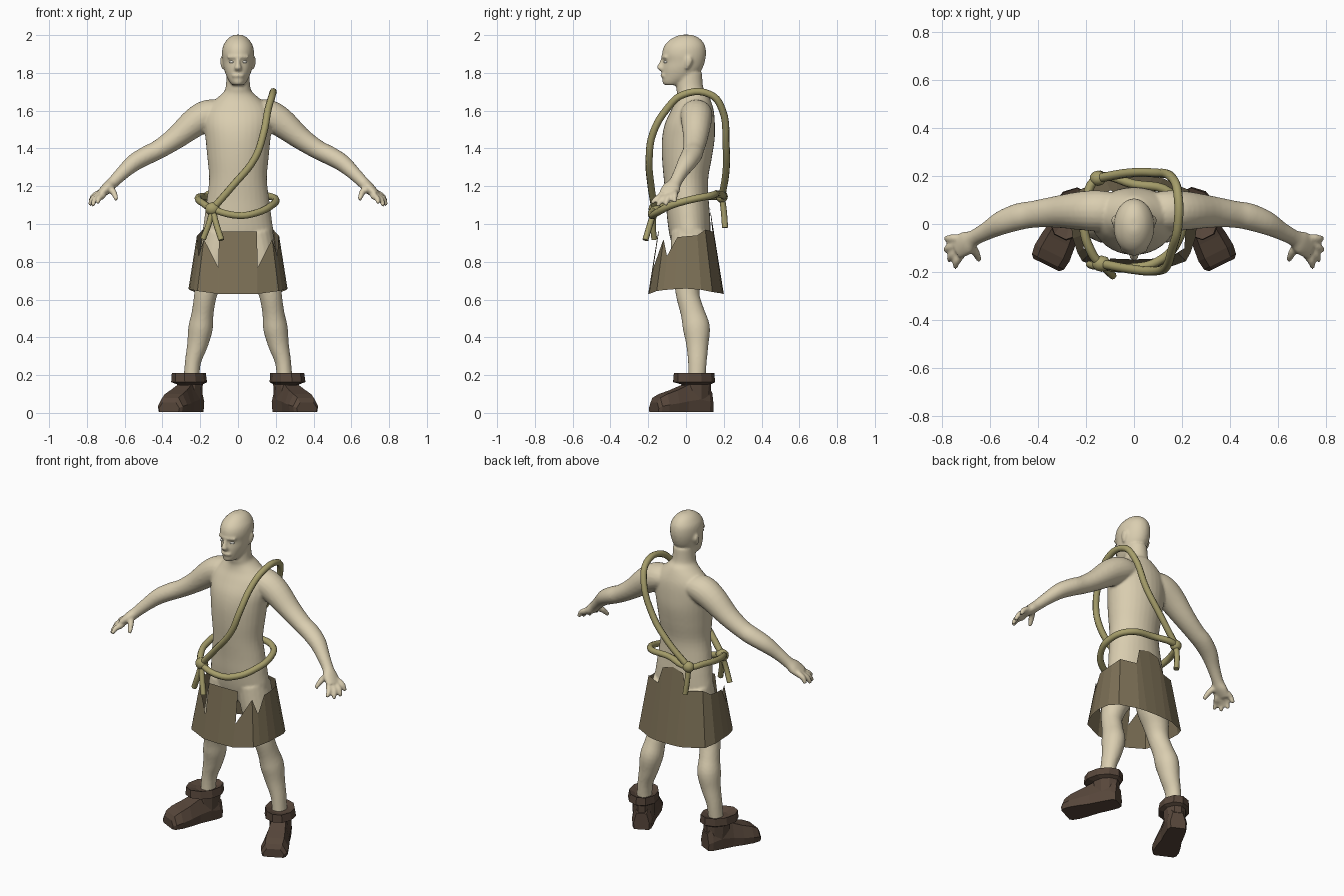
import bpy, bmesh, math
from mathutils import Vector, Matrix


def material(name, rgb):
    m = bpy.data.materials.new(name)
    m.diffuse_color = (*rgb, 1)
    return m


SKIN = material("pale skin", (0.70, 0.615, 0.435))
ROPE = material("straw rope", (0.38, 0.34, 0.145))
HIDE = material("hide cloth", (0.2, 0.16, 0.092))
LEATHER = material("dark leather", (0.095, 0.062, 0.043))
WHITE = material("eye white", (0.8, 0.78, 0.7))


def finish(name, bm, mat, smooth=False):
    bmesh.ops.recalc_face_normals(bm, faces=bm.faces)
    for f in bm.faces:
        f.smooth = smooth
    me = bpy.data.meshes.new(name)
    bm.to_mesh(me)
    bm.free()
    me.materials.append(mat)
    ob = bpy.data.objects.new(name, me)
    bpy.context.collection.objects.link(ob)
    return ob


def loft(bm, rings):
    """Skin a list of point rings and cap both ends."""
    vs = [[bm.verts.new(p) for p in r] for r in rings]
    n = len(vs[0])
    for a, b in zip(vs, vs[1:]):
        for i in range(n):
            j = (i + 1) % n
            bm.faces.new((a[i], a[j], b[j], b[i]))
    bm.faces.new(vs[0])
    bm.faces.new(vs[-1])


def dense(pts, k=4):
    """Catmull-Rom resampling of sections, for smooth limbs."""
    out = []
    for i in range(len(pts) - 1):
        q = pts[max(i - 1, 0)], pts[i], pts[i + 1], pts[min(i + 2, len(pts) - 1)]
        for t in (j / k for j in range(k)):
            out.append(tuple(b + .5 * t * (c - a + t * (2 * a - 5 * b + 4 * c - d
                                           + t * (3 * (b - c) + d - a)))
                             for a, b, c, d in zip(*q)))
    return out + [pts[-1]]


def tube(bm, pts, s=1, n=20, flat=False, soft=True):
    """Tube through (x, y, z, ra, rb) sections; flat keeps sections level."""
    if soft:
        pts = dense(pts)
    c = [Vector((s * p[0], p[1], p[2])) for p in pts]
    rings = []
    for i, p in enumerate(pts):
        t = c[min(i + 1, len(c) - 1)] - c[max(i - 1, 0)]
        t = Vector((0, 0, 1)) if flat else t.normalized()
        u = Vector((0, 1, 0))
        u = (u - u.dot(t) * t).normalized()
        v = t.cross(u)
        rings.append([c[i] + v * p[3] * math.cos(a) + u * p[4] * math.sin(a)
                      for a in (2 * math.pi * k / n for k in range(n))])
    loft(bm, rings)


# Body: overlapping volumes fused by a voxel remesh
bm = bmesh.new()
torso = [(.85, .13, -.06, .11), (.93, .185, -.085, .128), (1.03, .178, -.1, .128),
         (1.13, .165, -.107, .12), (1.24, .153, -.118, .118), (1.35, .162, -.127, .137),
         (1.45, .172, -.127, .152), (1.53, .18, -.112, .153), (1.6, .172, -.08, .147),
         (1.65, .13, -.055, .133), (1.69, .085, -.047, .115), (1.72, .066, -.052, .092),
         (1.8, .06, -.05, .085)]
tube(bm, [(0, (f + b) / 2, z, w, (b - f) / 2) for z, w, f, b in torso], n=32, flat=True)
head = [(1.735, .03, -.115, -.03), (1.75, .043, -.125, .01), (1.78, .06, -.125, .055),
        (1.82, .074, -.125, .085), (1.86, .081, -.12, .1), (1.9, .085, -.127, .106),
        (1.94, .08, -.117, .102), (1.97, .063, -.092, .085), (1.99, .043, -.06, .06),
        (2.002, .018, -.03, .03)]
tube(bm, [(0, (f + b) / 2, z, w, (b - f) / 2) for z, w, f, b in head], n=32, flat=True)
# nose, lips and brow
tube(bm, [(0, -.117, 1.88, .01, .012), (0, -.127, 1.85, .012, .018),
          (0, -.132, 1.825, .02, .022), (0, -.122, 1.81, .015, .012)], n=12, flat=True)
tube(bm, [(-.03, -.115, 1.785, .007, .01), (0, -.124, 1.787, .011, .012),
          (.03, -.115, 1.785, .007, .01)], n=10)
tube(bm, [(-.055, -.102, 1.882, .008, .012), (0, -.121, 1.885, .01, .012),
          (.055, -.102, 1.882, .008, .012)], n=10)
fingers = [(.735, -.06, 1.165, .782, -.06, 1.115), (.738, -.085, 1.155, .785, -.11, 1.098),
           (.73, -.107, 1.15, .77, -.152, 1.095), (.715, -.125, 1.15, .742, -.182, 1.11)]
for s in (1, -1):
    # ears
    tube(bm, [(.078, .005, 1.82, .008, .008), (.082, .01, 1.84, .01, .015),
              (.084, .015, 1.865, .011, .02), (.083, .015, 1.885, .008, .012)],
         s, 12, True)
    # arms
    tube(bm, [(.07, .055, 1.59, .06, .075), (.15, .055, 1.58, .08, .085),
              (.225, .055, 1.54, .078, .08), (.33, .05, 1.455, .06, .065),
              (.42, .04, 1.395, .051, .056), (.48, .03, 1.365, .05, .056),
              (.55, .005, 1.325, .046, .05), (.61, -.028, 1.272, .037, .038),
              (.665, -.058, 1.217, .031, .034), (.695, -.078, 1.188, .03, .05),
              (.735, -.1, 1.152, .02, .048)], s)
    for x, y, z, a, b, c in fingers:
        tube(bm, [(.7, -.08, 1.187, .014, .014), (x, y, z, .017, .017),
                  ((x + a) / 2 + .008, (y + b) / 2, (z + c) / 2 + .006, .016, .016),
                  (a, b, c, .011, .011)], s, 10)
    tube(bm, [(.685, -.08, 1.195, .018, .018), (.66, -.115, 1.17, .018, .018),
              (.643, -.152, 1.128, .011, .011)], s, 10)
    # legs
    tube(bm, [(.09, .025, .95, .095, .105), (.122, .02, .8, .088, .1),
              (.155, .01, .7, .072, .076), (.173, .01, .62, .06, .062),
              (.187, .035, .53, .058, .064), (.198, .055, .45, .065, .072),
              (.215, .06, .36, .055, .059), (.24, .06, .26, .042, .049),
              (.25, .055, .12, .042, .045)], s)
body = finish("body", bm, SKIN, True)
re = body.modifiers.new("fuse", 'REMESH')
re.mode = 'VOXEL'
re.voxel_size = .0075
re.use_smooth_shade = True
sm = body.modifiers.new("soften", 'SMOOTH')
sm.factor = .5
sm.iterations = 5


def ball(name, loc, scale, mat):
    bm = bmesh.new()
    bmesh.ops.create_icosphere(bm, subdivisions=2, radius=1,
                               matrix=Matrix.LocRotScale(Vector(loc), None, Vector(scale)))
    return finish(name, bm, mat, True)


# Eyes
for s, side in ((1, "left"), (-1, "right")):
    ball(side + "_eye", (s * .035, -.108, 1.858), (.014, .012, .007), WHITE)

# Boots: faceted blunt foot, shaft and turned-down cuff
for s, side in ((1, "left"), (-1, "right")):
    bm = bmesh.new()
    foot = [(-.085, .045, .1), (-.06, .058, .135), (0, .062, .165), (.07, .064, .14),
            (.13, .074, .115), (.19, .08, .095), (.23, .074, .075), (.245, .06, .05)]
    loft(bm, [[Vector((x * w, -d, z * h)) for x, z in
               ((-.92, 0), (-1, .4), (-.65, 1), (.65, 1), (1, .4), (.92, 0))]
              for d, w, h in foot])
    tube(bm, [(0, .005, .06, .062, .08), (0, .005, .17, .066, .082)],
         n=10, flat=True, soft=False)
    tube(bm, [(0, .005, .145, .062, .078), (.002, -.008, .158, .09, .115),
              (0, -.008, .205, .084, .112), (0, 0, .188, .05, .06)],
         n=10, flat=True, soft=False)
    bmesh.ops.transform(bm, verts=bm.verts, matrix=Matrix.Translation((s * .257, .05, .005))
                        @ Matrix.Rotation(s * math.radians(26), 4, 'Z'))
    finish(side + "_boot", bm, LEATHER)

# Skirt: torn hide, columns (x, y, bottom z, top z) from front to back
half = [(0, -.2, .63, .96), (.1, -.195, .63, .96), (.104, -.194, .63, .77),
        (.215, -.155, .645, .92), (.235, -.12, .65, .83), (.255, -.06, .655, .93),
        (.262, 0, .658, .935), (.258, .08, .652, .94), (.23, .14, .64, .97),
        (.12, .19, .632, .96), (.07, .197, .63, 1.06), (0, .2, .63, 1.08)]
bm = bmesh.new()
for s in (1, -1):
    cols = []
    for x, y, zb, zt in half:
        ky = 1 - .8 * (zt - .63)
        kx = 1 if x < .11 else 1 - .55 * (zt - .63)
        cols.append((bm.verts.new((s * x, y, zb)), bm.verts.new((s * x * kx, y * ky, zt))))
    for a, b in zip(cols, cols[1:]):
        bm.faces.new((a[0], b[0], b[1], a[1]))
bmesh.ops.remove_doubles(bm, verts=bm.verts, dist=.0005)
finish("hide_skirt", bm, HIDE)


def rope(name, pts, r=.019, closed=False):
    cu = bpy.data.curves.new(name, 'CURVE')
    cu.dimensions = '3D'
    cu.bevel_depth = r
    cu.bevel_resolution = 2
    cu.resolution_u = 5
    cu.use_fill_caps = True
    sp = cu.splines.new('BEZIER')
    sp.bezier_points.add(len(pts) - 1)
    for b, p in zip(sp.bezier_points, pts):
        b.co = p
        b.handle_left_type = b.handle_right_type = 'AUTO'
    sp.use_cyclic_u = closed
    cu.materials.append(ROPE)
    ob = bpy.data.objects.new(name, cu)
    bpy.context.collection.objects.link(ob)


# Ropes: waist loop, shoulder loop, knots and loose ends
KF, KB = (-.135, -.165, 1.08), (-.15, .19, 1.145)
rope("waist_rope", [KF, (0, -.18, 1.045), (.1, -.155, 1.06), (.18, -.075, 1.1),
                    (.2, .03, 1.13), (.15, .13, 1.15), (0, .165, 1.16), KB,
                    (-.2, .1, 1.145), (-.21, 0, 1.13), (-.185, -.1, 1.11)], closed=True)
rope("shoulder_rope", [KF, (-.03, -.185, 1.2), (.09, -.195, 1.35), (.135, -.175, 1.48),
                       (.16, -.1, 1.61), (.182, -.015, 1.685), (.182, .13, 1.685),
                       (.16, .19, 1.61), (.085, .212, 1.42), (-.02, .212, 1.28), KB])
rope("front_rope_end_a", [KF, (-.155, -.175, 1.0), (-.185, -.168, .92)], .016)
rope("front_rope_end_b", [KF, (-.115, -.19, 1.0), (-.088, -.215, .915)], .016)
rope("back_rope_end", [KB, (-.15, .2, 1.07), (-.14, .207, .98)], .016)
ball("front_knot", KF, (.04, .034, .036), ROPE)
ball("back_knot", KB, (.035, .032, .034), ROPE)
